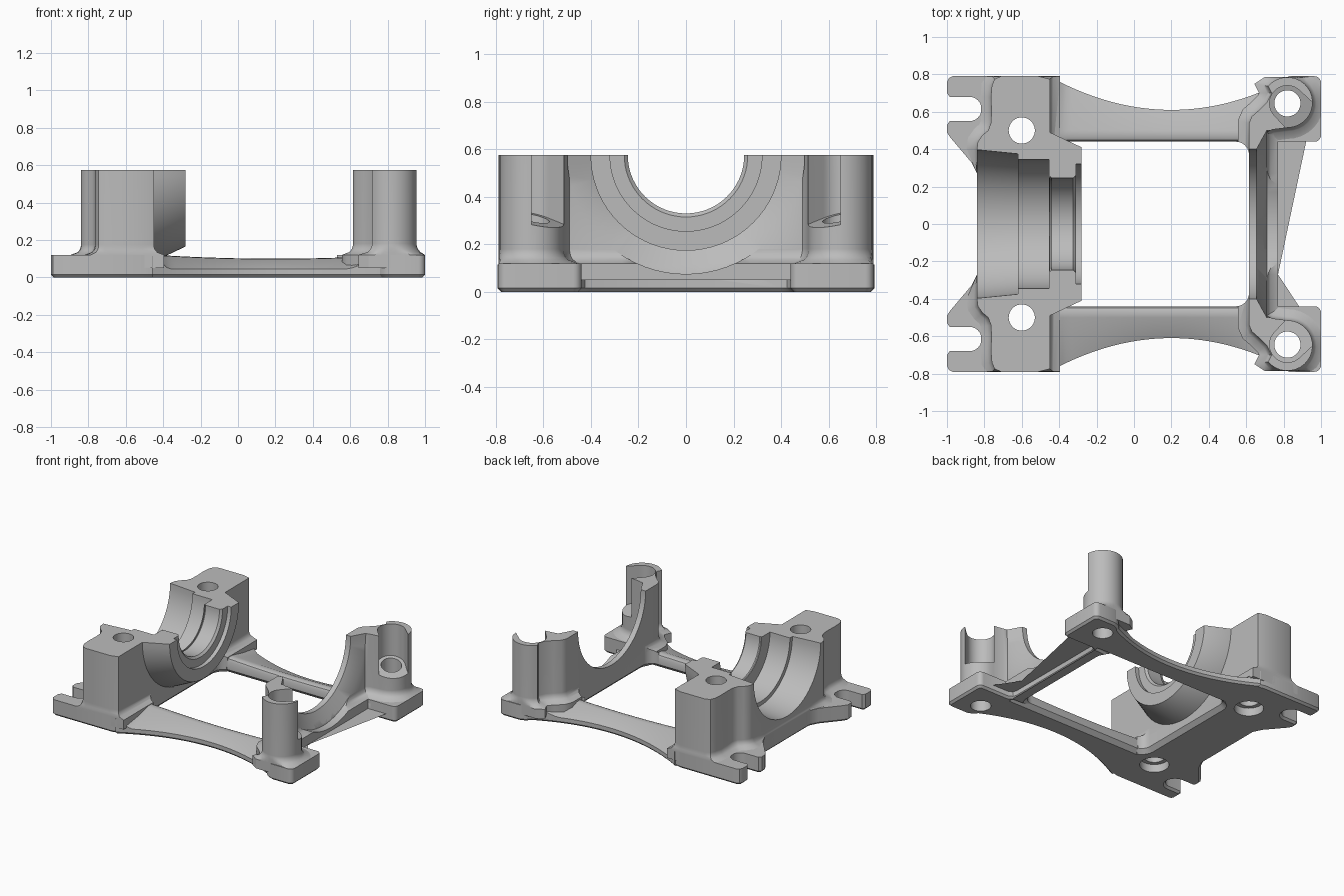
import bpy, bmesh
from math import sin, cos, pi, radians

if bpy.data.objects.get("Cube"):
    bpy.data.objects.remove(bpy.data.objects["Cube"])

AXIS = 0.575   # height of the bore axis and of the split face
DECK = 0.12    # plate thickness
HOLE = 0.07
BLOCK_BOLT, POST_BOLT = (-0.6, 0.5), (0.82, 0.645)

metal = bpy.data.materials.new("cast grey metal")
metal.use_nodes = True
metal.diffuse_color = (0.5, 0.5, 0.5, 1)
metal.node_tree.nodes["Principled BSDF"].inputs["Base Color"].default_value = (0.5, 0.5, 0.5, 1)


def finish(bm, name):
    bmesh.ops.remove_doubles(bm, verts=bm.verts, dist=1e-5)
    bmesh.ops.recalc_face_normals(bm, faces=bm.faces)
    mesh = bpy.data.meshes.new(name)
    bm.to_mesh(mesh)
    bm.free()
    mesh.materials.append(metal)
    ob = bpy.data.objects.new(name, mesh)
    bpy.context.collection.objects.link(ob)
    return ob


def skin(bm, rings, closed=False):
    """Join rings of points with quads; cap the ends unless closed."""
    vs = [[bm.verts.new(p) for p in ring] for ring in rings]
    n = len(vs[0])
    pairs = list(zip(vs, vs[1:])) + ([(vs[-1], vs[0])] if closed else [])
    for a, b in pairs:
        for i in range(n):
            j = (i + 1) % n
            bm.faces.new((a[i], a[j], b[j], b[i]))
    if not closed:
        bm.faces.new(vs[0])
        bm.faces.new(vs[-1])


def mirrored(half):
    return half + [(x, -y) for x, y in reversed(half)]


def arc(cx, cy, r, a0, a1, n=12):
    return [(cx + r * cos(radians(a0 + (a1 - a0) * i / n)),
             cy + r * sin(radians(a0 + (a1 - a0) * i / n))) for i in range(n + 1)]


def offset(pts, d):
    """Grow an outline outward by d with mitred corners."""
    n = len(pts)
    area = sum(pts[i - 1][0] * pts[i][1] - pts[i][0] * pts[i - 1][1] for i in range(n))
    s = d if area > 0 else -d
    out = []
    for i, (x, y) in enumerate(pts):
        normals = []
        for (ax, ay), (bx, by) in ((pts[i - 1], (x, y)), ((x, y), pts[(i + 1) % n])):
            length = ((bx - ax) ** 2 + (by - ay) ** 2) ** 0.5 or 1
            normals.append(((by - ay) / length, (ax - bx) / length))
        (ux, uy), (vx, vy) = normals
        k = s / max(0.4, 1 + ux * vx + uy * vy)
        out.append((x + (ux + vx) * k, y + (uy + vy) * k))
    return out


def stack(name, outline, layers, limit=lambda x, y: (x, y)):
    """Prism through (height, outline offset) layers."""
    bm = bmesh.new()
    skin(bm, [[(*limit(x, y), z) for x, y in offset(outline, d)] for z, d in layers])
    return finish(bm, name)


def revolve(name, profile, half=False, n=72):
    """Turn a closed (x, radius) profile about the bore axis."""
    bm = bmesh.new()
    steps = n // 2 + 1 if half else n
    skin(bm, [[(x, r * cos(pi + 2 * pi * i / n), AXIS + r * sin(pi + 2 * pi * i / n))
               for x, r in profile] for i in range(steps)], closed=not half)
    return finish(bm, name)


def cut(ob, cutters):
    bpy.context.view_layer.objects.active = ob
    for c in cutters:
        mod = ob.modifiers.new("cut", 'BOOLEAN')
        mod.operation, mod.solver, mod.object = 'DIFFERENCE', 'EXACT', c
        bpy.ops.object.modifier_apply(modifier=mod.name)


def flare(r, top):
    """Layers of a quarter-round foot on the deck."""
    foot = [(DECK + r * sin(a), r * (1 - cos(a))) for a in [pi / 2 * i / 6 for i in range(7)]]
    foot = [(z, r * (1 - ((1 - ((r - (z - DECK)) / r) ** 2) ** 0.5))) for z, _ in foot]
    return [(0.05, r)] + foot[:-1] + [(DECK + r, 0), (top, 0)]


# Cutters: bores, window, bolt holes and wrench slots
block_bore = revolve("cutter_block_bore", [
    (-1, 0), (-1, 0.4), (-0.82, 0.395), (-0.62, 0.375), (-0.62, 0.345),
    (-0.455, 0.345), (-0.455, 0.245), (-0.3, 0.245), (-0.3, 0)])
arch_bore = revolve("cutter_arch_bore", [
    (0.4, 0), (0.4, 0.4), (0.655, 0.4), (0.71, 0.5), (1.1, 0.5), (1.1, 0)])
window = stack("cutter_window", mirrored(
    arc(-0.38, 0.37, 0.07, 180, 90, 6) + arc(0.545, 0.37, 0.07, 90, 0, 6)),
    [(-0.02, 0.03), (0, 0.03), (0.03, 0), (1, 0)])
block_holes, post_holes, slots = [], [], []
for s in (1, -1):
    for (x, y), group in ((BLOCK_BOLT, block_holes), (POST_BOLT, post_holes)):
        group.append(stack("cutter_hole", arc(x, s * y, HOLE, 0, 350, 35), [(-0.1, 0), (1, 0)]))
    block_holes.append(stack("cutter_counterbore", arc(BLOCK_BOLT[0], s * BLOCK_BOLT[1], 0.1, 0, 350, 35),
                             [(-0.1, 0), (0.06, 0)]))
    # slot opens outward and toward the middle, with a sloping floor
    cx, cy = POST_BOLT
    plan = arc(0, 0, 0.095, 90, 270, 18) + [(0.35, -0.11), (0.35, 0.11)]
    bm = bmesh.new()
    k = 0.5 ** 0.5
    skin(bm, [[(cx + k * (t + w), s * (cy + k * (w - t)), z if z > 0.5 else z - 0.3 * t)
               for t, w in plan] for z in (0.31, 1)])
    slots.append(finish(bm, "cutter_slot"))

# Base plate: slotted end and padded end
plate_layers = [(0, -0.015), (0.015, 0), (DECK, 0)]
slotted_plate = stack("slotted_plate", mirrored(
    [(-0.84, 0.27), (-0.87, 0.33), (-0.98, 0.46), (-1, 0.49), (-1, 0.53), (-0.985, 0.55)]
    + arc(-0.88, 0.615, 0.065, -90, 90)
    + [(-0.985, 0.68), (-1, 0.7), (-1, 0.76), (-0.99, 0.78), (-0.97, 0.79),
       (-0.5, 0.79), (-0.44, 0.775), (-0.4, 0.44)]), plate_layers)
cut(slotted_plate, [window, block_bore] + block_holes)

padded_plate = stack("padded_plate", mirrored(
    [(0.53, 0.44), (0.7, 0.45), (0.7, 0.6), (0.76, 0.745), (0.79, 0.775), (0.83, 0.79)]
    + arc(0.965, 0.755, 0.035, 90, 0, 5) + arc(0.965, 0.475, 0.035, 0, -90, 5)
    + [(0.75, 0.44), (0.72, 0.425), (0.71, 0.4)]), plate_layers)
cut(padded_plate, [window, arch_bore] + post_holes)


# Side arms: waisted rails sloping down to a thin outer edge
def ramp(x, a, b):
    t = min(1, max(0, (x - a) / (b - a)))
    return t * t * (3 - 2 * t)


arms = []
for s, side in ((1, "back"), (-1, "front")):
    bm = bmesh.new()
    rings = []
    for i in range(49):
        x = -0.46 + 1.25 * i / 48
        edge = 0.61 + 0.42 * (x - 0.2) ** 2
        top = 0.1 + 0.05 * (x - 0.2) ** 2
        low = 0.045 + 0.07 * max(ramp(x, 0.57, 0.79), ramp(-x, 0.36, 0.46))
        rings.append([(x, s * y, z) for y, z in (
            (0.47, 0), (0.44, 0.03), (0.44, top - 0.025), (0.448, top - 0.008), (0.465, top),
            (0.5, top * 0.95 + low * 0.05), (edge, low), (edge, 0.015), (edge - 0.015, 0))])
    skin(bm, rings)
    arm = finish(bm, side + "_arm")
    cut(arm, post_holes)
    arms.append(arm)


# Bearing block with a flared foot
def block_limit(x, y):
    y = max(-0.79, min(0.79, y))
    return (max(x, -0.84) if abs(y) < 0.35 else x), y


block = stack("bearing_block", mirrored(
    [(-0.84, 0.27), (-0.84, 0.4), (-0.835, 0.44), (-0.81, 0.475), (-0.78, 0.5), (-0.765, 0.54),
     (-0.762, 0.6), (-0.765, 0.68), (-0.76, 0.74), (-0.745, 0.775), (-0.71, 0.79),
     (-0.51, 0.79), (-0.45, 0.775), (-0.45, 0.27)]), flare(0.055, AXIS), block_limit)
cut(block, [window, block_bore] + block_holes)

# Tapered bearing neck, a half ring with a stepped lip
neck = revolve("bearing_neck", [
    (-0.47, 0.49), (-0.45, 0.49), (-0.28, 0.41), (-0.28, 0.32), (-0.31, 0.32),
    (-0.31, 0.26), (-0.325, 0.245), (-0.44, 0.245), (-0.455, 0.26), (-0.455, 0.345), (-0.47, 0.345)], half=True)

# Arch wall running into the two bolt posts
arch = stack("arch_wall_and_posts", mirrored(
    [(0.615, 0.27), (0.615, 0.54), (0.63, 0.575), (0.67, 0.61), (0.71, 0.65), (0.735, 0.7)]
    + arc(0.82, 0.65, 0.135, 140, -90, 20)
    + [(0.74, 0.505), (0.71, 0.49), (0.71, 0.27)]), flare(0.06, AXIS),
    lambda x, y: (min(1, x), max(-0.785, min(0.785, y))))
cut(arch, [window, arch_bore] + slots + post_holes)

for c in [block_bore, arch_bore, window] + block_holes + post_holes + slots:
    bpy.data.objects.remove(c)

for ob in [slotted_plate, padded_plate, block, neck, arch] + arms:
    bpy.ops.object.select_all(action='DESELECT')
    ob.select_set(True)
    bpy.context.view_layer.objects.active = ob
    bpy.ops.object.shade_smooth_by_angle(angle=radians(32))
